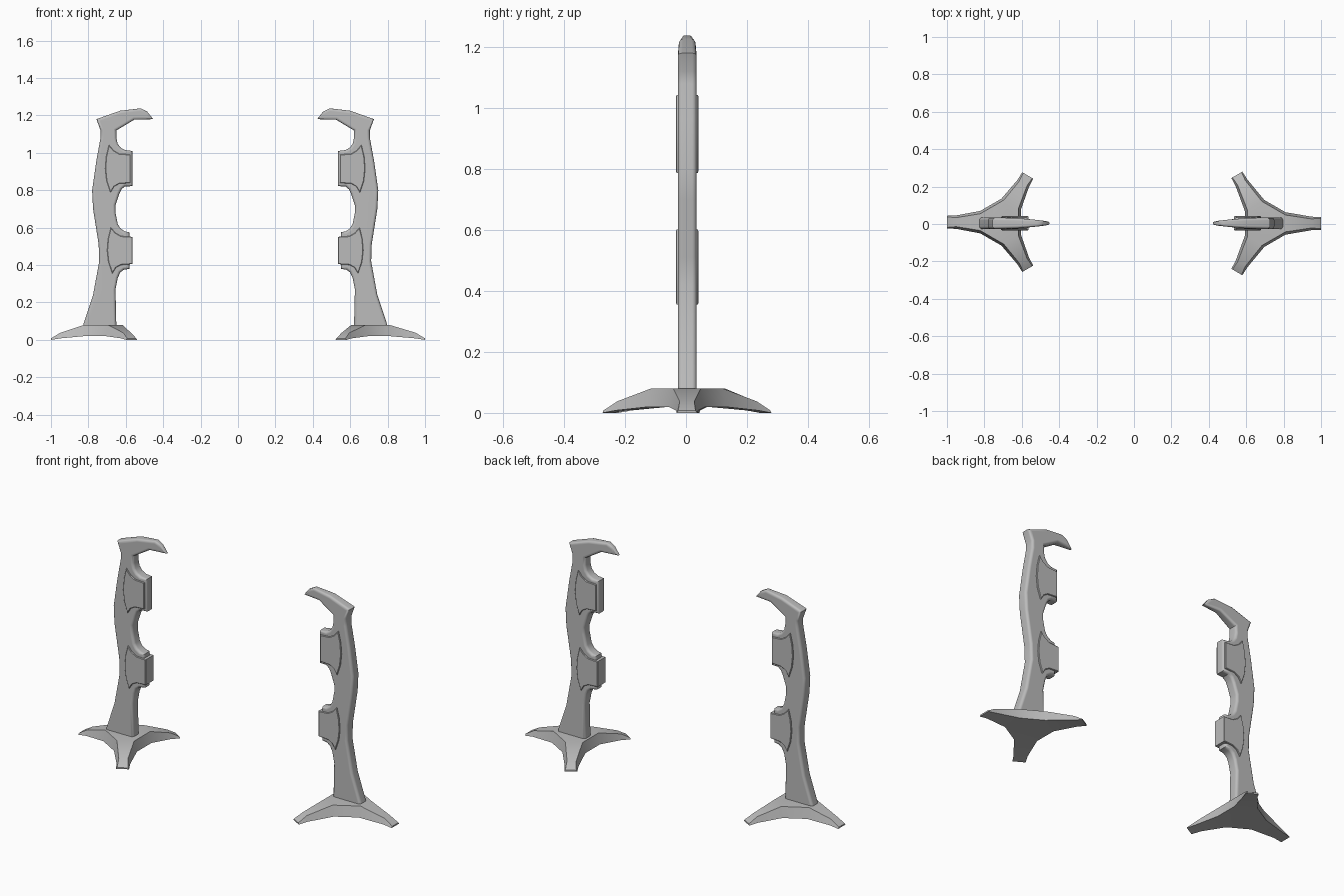
import bpy, bmesh, math
from mathutils import Vector

cube = bpy.data.objects.get("Cube")
if cube:
    bpy.data.objects.remove(cube, do_unlink=True)

grey = bpy.data.materials.new("plain grey")
grey.use_nodes = True
grey.diffuse_color = (0.5, 0.5, 0.5, 1)
grey.node_tree.nodes["Principled BSDF"].inputs["Base Color"].default_value = (0.5, 0.5, 0.5, 1)


def finish(name, bm, angle):
    bmesh.ops.recalc_face_normals(bm, faces=bm.faces[:])
    mesh = bpy.data.meshes.new(name)
    bm.to_mesh(mesh)
    bm.free()
    mesh.materials.append(grey)
    obj = bpy.data.objects.new(name, mesh)
    bpy.context.collection.objects.link(obj)
    bpy.ops.object.select_all(action='DESELECT')
    obj.select_set(True)
    bpy.context.view_layer.objects.active = obj
    bpy.ops.object.shade_smooth_by_angle(angle=math.radians(angle))
    weighted = obj.modifiers.new("even shading", 'WEIGHTED_NORMAL')
    weighted.keep_sharp = True
    return obj


def slab(points, half, bevel, segments):
    """Extrude an x-z outline along y and round the rims of both sides."""
    bm = bmesh.new()
    front = bm.faces.new([bm.verts.new((x, -half, z)) for x, z in points])
    ext = bmesh.ops.extrude_face_region(bm, geom=[front], use_keep_orig=True)
    moved = [g for g in ext["geom"] if isinstance(g, bmesh.types.BMVert)]
    bmesh.ops.translate(bm, verts=moved, vec=(0, 2 * half, 0))
    bmesh.ops.recalc_face_normals(bm, faces=bm.faces[:])
    rims = [e for e in bm.edges if abs(e.verts[0].co.y - e.verts[1].co.y) < 1e-5]
    bmesh.ops.bevel(bm, geom=rims, offset=bevel, segments=segments, profile=0.5,
                    affect='EDGES', clamp_overlap=True)
    return bm


def place(bm, side):
    """Left as built, or mirrored to the other side."""
    for v in bm.verts:
        v.co.y += 0.004
        if side > 0:
            v.co.x = -v.co.x - 0.03


# Post outline: outer edge, hooked top, then the inner edge with two tabs
OUTER = [(-.83, .06), (-.825, .09), (-.775, .24), (-.742, .42), (-.745, .51), (-.775, .70),
         (-.78, .80), (-.757, .96), (-.735, 1.08), (-.735, 1.12), (-.757, 1.18)]
HOOK = [(-.63, 1.225), (-.52, 1.238), (-.485, 1.22), (-.453, 1.18), (-.555, 1.177)]
INNER = [(-.65, 1.12), (-.65, 1.08), (-.644, 1.05), (-.628, 1.028), (-.605, 1.015), (-.565, 1.01),
         (-.565, .822), (-.605, .82), (-.623, .805), (-.635, .78), (-.655, .72), (-.655, .68),
         (-.643, .62), (-.628, .595), (-.605, .58), (-.58, .575), (-.58, .38), (-.61, .375),
         (-.63, .36), (-.643, .33), (-.655, .27), (-.65, .06)]

# Clamp plate outline, relative to its centre height
CLAMP = [(-.69, .128), (-.705, .065), (-.71, 0), (-.703, -.065), (-.682, -.128),
         (-.662, -.095), (-.635, -.08), (-.575, -.076), (-.575, .076), (-.635, .08), (-.665, .098)]


def post(name, side):
    bm = slab(OUTER + HOOK + INNER, 0.031, 0.015, 3)
    # the hook thins towards its tip
    for v in bm.verts:
        if v.co.z > 1.1 and v.co.x > -.7:
            v.co.y *= 1 - 0.7 * ((v.co.x + .7) / .25) ** 1.5
    place(bm, side)
    finish(name, bm, 35)


def clamp(name, side, shift, height, size):
    bm = slab([(x + shift, height + z * size) for x, z in CLAMP], 0.0375, 0.003, 1)
    place(bm, side)
    finish(name, bm, 30)


# Leg sections: distance, top half width, top z, bottom half width, bottom z
def base(name, side, length, y):
    bm = bmesh.new()
    sections = [(.11, .045, .08, .06, .02), (length - .05, .024, .038, .036, .008),
                (length, .028, .008, .034, 0)]
    roots = []
    for k in range(3):
        a = math.radians(180 + 120 * k)
        out, across = Vector((math.cos(a), math.sin(a), 0)), Vector((-math.sin(a), math.cos(a), 0))
        rings = []
        for r, tw, tz, bw, bz in sections:
            spots = [(-bw, bz), (-tw, tz), (tw, tz), (bw, bz)]
            rings.append([bm.verts.new(out * r + across * w + Vector((0, 0, z))) for w, z in spots])
        for p, q in zip(rings, rings[1:]):
            for i in range(4):
                j = (i + 1) % 4
                bm.faces.new((p[i], p[j], q[j], q[i]))
        bm.faces.new(rings[-1])
        roots.append(rings[0])
    # hub top, underside and the walls between legs
    bm.faces.new([v for r in roots for v in (r[1], r[2])])
    bm.faces.new([v for r in roots for v in (r[0], r[3])])
    for p, q in zip(roots, roots[1:] + roots[:1]):
        bm.faces.new((p[3], p[2], q[1], q[0]))
    for v in bm.verts:
        v.co += Vector((length - 1, y, 0))
        if side > 0:
            v.co.x *= -1
    finish(name, bm, 20)


for label, side, length, y in (("right", -1, .288, .01), ("left", 1, .30, .003)):
    base(label + "_base", side, length, y)
    post(label + "_post", side)
    clamp(label + "_upper_clamp", side, 0, .915, 1)
    clamp(label + "_lower_clamp", side, -.005 + .015, .478, .96)
